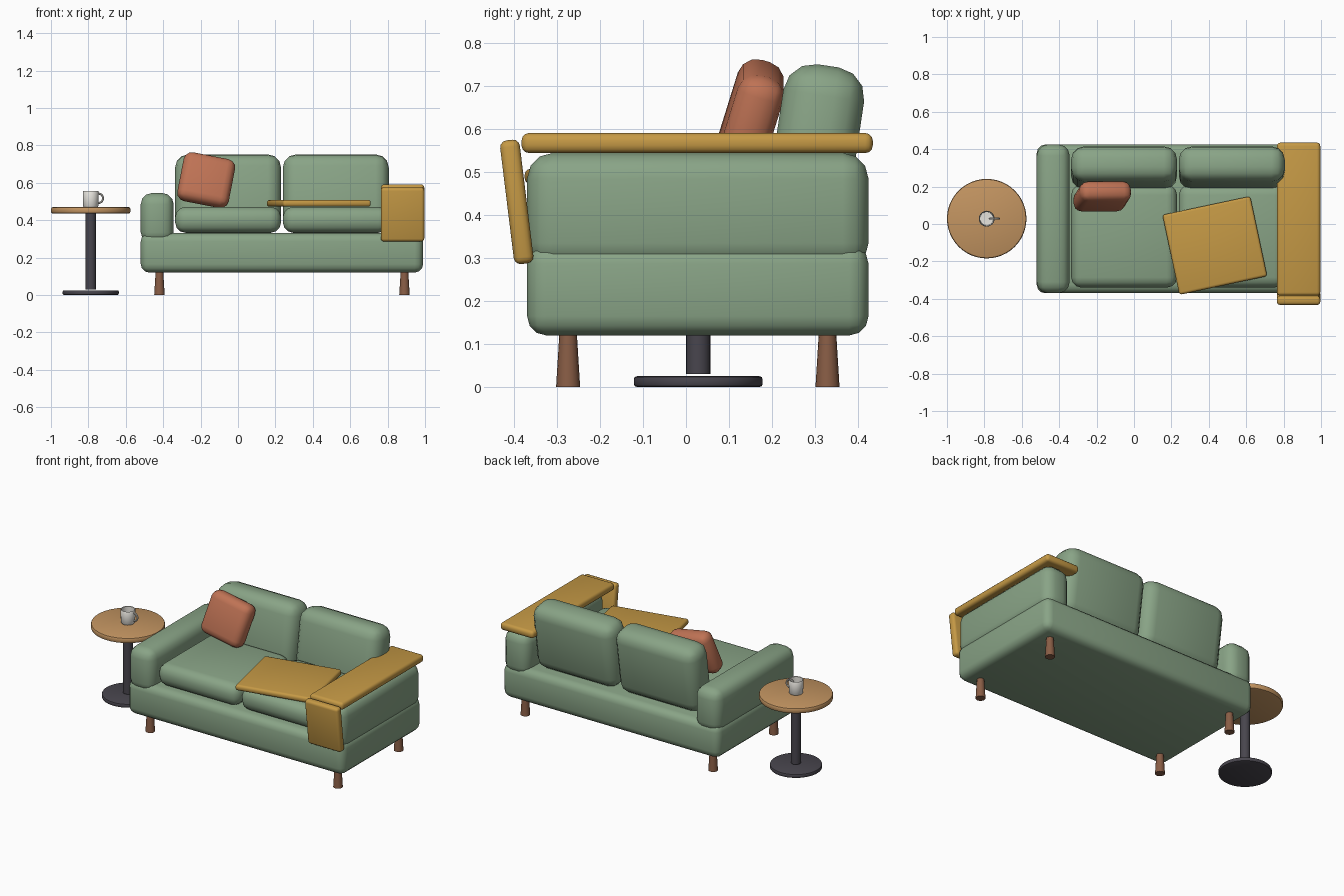
import bpy, bmesh, math
from mathutils import Matrix, Euler

if "Cube" in bpy.data.objects:
    bpy.data.objects.remove(bpy.data.objects["Cube"])


def material(name, r, g, b):
    m = bpy.data.materials.new(name)
    m.diffuse_color = (r, g, b, 1)
    m.use_nodes = True
    m.node_tree.nodes["Principled BSDF"].inputs["Base Color"].default_value = m.diffuse_color
    return m


FABRIC = material("sage_fabric", 0.25, 0.37, 0.24)
OCHRE = material("ochre_throw", 0.56, 0.32, 0.06)
RUST = material("rust_fabric", 0.52, 0.17, 0.09)
OAK = material("oak", 0.55, 0.30, 0.12)
WALNUT = material("walnut", 0.25, 0.11, 0.06)
METAL = material("dark_metal", 0.065, 0.06, 0.075)
CERAMIC = material("ceramic", 0.80, 0.78, 0.73)


def add_object(name, bm, mat):
    me = bpy.data.meshes.new(name)
    bmesh.ops.recalc_face_normals(bm, faces=bm.faces)
    bm.to_mesh(me)
    bm.free()
    ob = bpy.data.objects.new(name, me)
    bpy.context.collection.objects.link(ob)
    me.materials.append(mat)
    return ob


def soft_box(name, centre, size, bevel, mat, rot=(0, 0, 0), segments=3):
    """Rounded block, rot in degrees."""
    bm = bmesh.new()
    bmesh.ops.create_cube(bm, size=1)
    bmesh.ops.scale(bm, vec=size, verts=bm.verts)
    bmesh.ops.bevel(bm, geom=bm.edges[:], offset=bevel, segments=segments,
                    profile=0.5, affect='EDGES', clamp_overlap=True)
    ob = add_object(name, bm, mat)
    ob.location = centre
    ob.rotation_euler = Euler([math.radians(a) for a in rot])
    return ob


def lathe(name, x, y, profile, mat, steps=40):
    """Turn an (r, z) profile around a vertical axis."""
    bm = bmesh.new()
    vs = [bm.verts.new((r, 0, z)) for r, z in profile]
    es = [bm.edges.new(p) for p in zip(vs, vs[1:])]
    bmesh.ops.spin(bm, geom=vs + es, cent=(0, 0, 0), axis=(0, 0, 1),
                   angle=2 * math.pi, steps=steps)
    bmesh.ops.remove_doubles(bm, verts=bm.verts, dist=1e-5)
    ob = add_object(name, bm, mat)
    ob.location = (x, y, 0)
    return ob


def disc_profile(r, z0, z1, b):
    return [(0, z0), (r - b, z0), (r - b * .3, z0 + b * .3), (r, z0 + b),
            (r, z1 - b), (r - b * .3, z1 - b * .3), (r - b, z1), (0, z1)]


CX, CY = 0.235, 0.0275  # sofa centre

# Sofa base
soft_box("sofa_base", (CX, CY, 0.226), (1.51, 0.795, 0.212), 0.045, FABRIC)

for side, s in (("left", -1), ("right", 1)):
    # Arm, seat cushion and leaning back cushion
    soft_box(side + "_arm", (CX + s * 0.667, CY, 0.41),
             (0.176, 0.795, 0.27), 0.06, FABRIC)
    soft_box(side + "_seat_cushion", (CX + s * 0.288, -0.065, 0.402),
             (0.566, 0.55, 0.138), 0.055, FABRIC)
    soft_box(side + "_back_cushion", (CX + s * 0.288, 0.30, 0.54),
             (0.566, 0.19, 0.42), 0.07, FABRIC, (-8.5, 0, 0))
    # Tapered legs
    for end, t in (("front", -1), ("back", 1)):
        lathe(f"{side}_{end}_leg", CX + s * 0.655, CY + t * 0.302,
              [(0, 0), (0.028, 0), (0.020, 0.13), (0, 0.13)], WALNUT, 16)

# Scatter pillow
soft_box("scatter_pillow", (-0.17, 0.147, 0.614), (0.28, 0.11, 0.27), 0.045,
         RUST, (-17, 11, 0))

# Throw: over the arm, hanging in front, and spread on the seat
soft_box("throw_arm_panel", (0.88, 0.026, 0.568), (0.232, 0.818, 0.047), 0.018, OCHRE)
soft_box("throw_front_flap", (0.88, -0.394, 0.431), (0.232, 0.046, 0.29), 0.016,
         OCHRE, (7, 0, 0))
soft_box("throw_seat_panel", (0.432, -0.115, 0.49), (0.48, 0.437, 0.036), 0.014,
         OCHRE, (0, 0, 12))

# Side table
TX, TY = -0.7875, 0.0285
lathe("table_top", TX, TY, disc_profile(0.2125, 0.435, 0.47, 0.01), OAK, 48)
lathe("table_pole", TX, TY, [(0, 0.03), (0.028, 0.03), (0.028, 0.437), (0, 0.437)],
      METAL, 24)
lathe("table_foot", TX, TY, disc_profile(0.15, 0, 0.025, 0.007), METAL, 48)

# Hollow mug with ring handle
lathe("mug", TX, TY, [(0, 0.47), (0.037, 0.47), (0.041, 0.476), (0.0425, 0.554),
                      (0.041, 0.556), (0.038, 0.554), (0.036, 0.482), (0, 0.48)],
      CERAMIC, 32)
bpy.ops.mesh.primitive_torus_add(major_radius=0.025, minor_radius=0.0055,
                                 major_segments=24, minor_segments=8,
                                 location=(TX + 0.041, TY, 0.517),
                                 rotation=(math.pi / 2, 0, 0))
handle = bpy.context.object
handle.name = "mug_handle"
handle.data.materials.append(CERAMIC)

# Smooth shading with crisp edges
for ob in bpy.data.objects:
    ob.select_set(True)
bpy.context.view_layer.objects.active = handle
bpy.ops.object.shade_smooth_by_angle(angle=math.radians(40))
